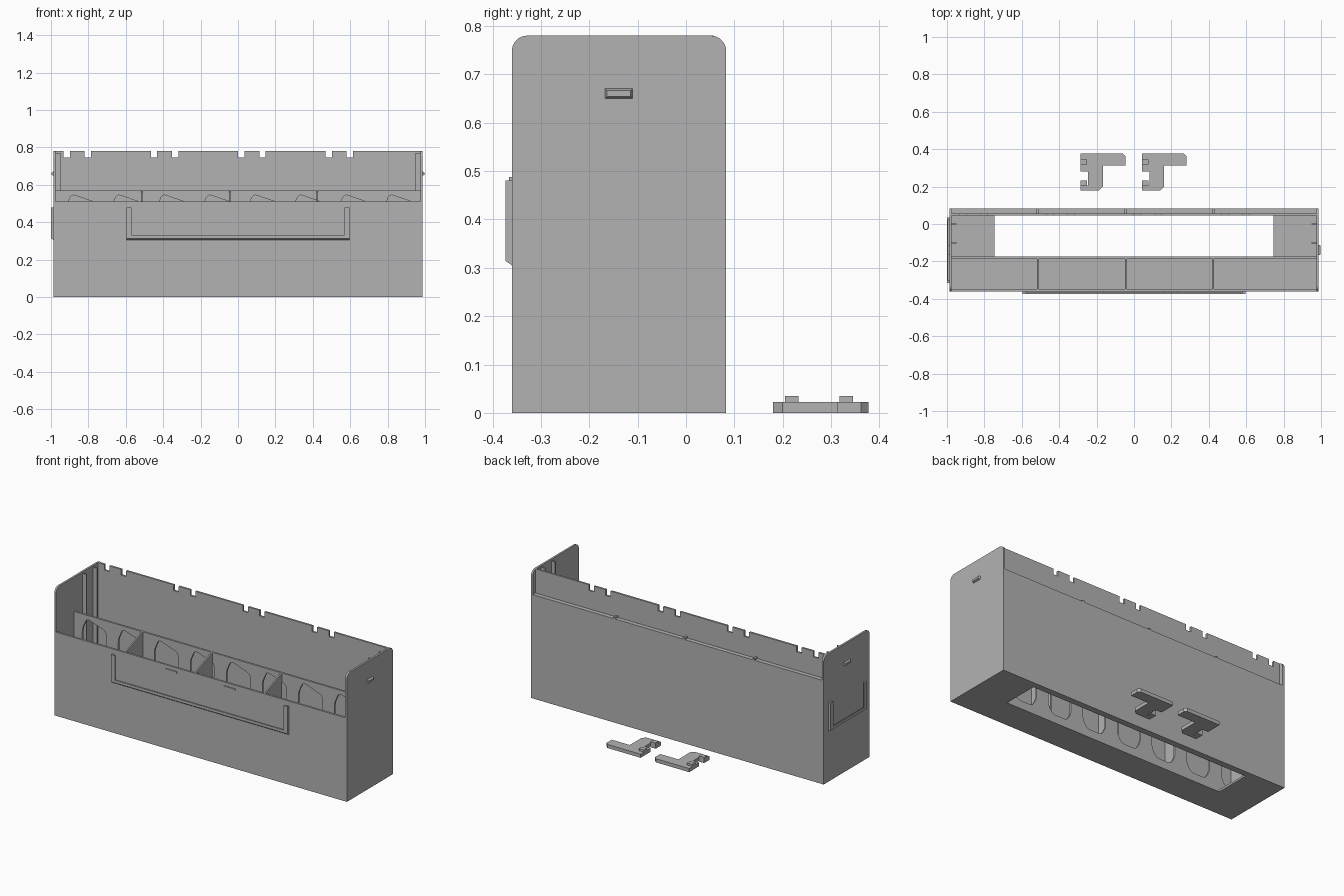
import bpy, bmesh, math
from mathutils import Vector

cube = bpy.data.objects.get("Cube")
if cube:
    bpy.data.objects.remove(cube, do_unlink=True)

grey = bpy.data.materials.new("plain_grey")
grey.use_nodes = True
GREY = (0.45, 0.45, 0.45, 1)
grey.diffuse_color = GREY
grey.node_tree.nodes["Principled BSDF"].inputs["Base Color"].default_value = GREY

HALF, FRONT, BACK, T = 0.987, -0.36, 0.083, 0.012
INNER_Y, REAR_Y, LEDGE_Z, TOP = -0.175, 0.045, 0.633, 0.78


def finish(name, bm):
    bmesh.ops.recalc_face_normals(bm, faces=bm.faces)
    mesh = bpy.data.meshes.new(name)
    bm.to_mesh(mesh)
    bm.free()
    mesh.materials.append(grey)
    ob = bpy.data.objects.new(name, mesh)
    bpy.context.collection.objects.link(ob)
    return ob


def add_prism(bm, profile, axis, a, b):
    """Extrude a 2D profile along an axis from a to b."""
    def point(p, d):
        c = list(p)
        c.insert(axis, d)
        return Vector(c)
    lo = [bm.verts.new(point(p, a)) for p in profile]
    hi = [bm.verts.new(point(p, b)) for p in profile]
    bm.faces.new(lo)
    bm.faces.new(hi)
    n = len(lo)
    for i in range(n):
        j = (i + 1) % n
        bm.faces.new((lo[i], lo[j], hi[j], hi[i]))


def add_box(bm, x, y, z):
    add_prism(bm, [(x[0], y[0]), (x[1], y[0]), (x[1], y[1]), (x[0], y[1])], 2, *z)


def prism(name, profile, axis, a, b):
    bm = bmesh.new()
    add_prism(bm, profile, axis, a, b)
    return finish(name, bm)


def box(name, x, y, z):
    bm = bmesh.new()
    add_box(bm, x, y, z)
    return finish(name, bm)


def rounded(points, r, steps=5):
    """Round every corner of a polygon with a soft curve."""
    out, n = [], len(points)
    for i in range(n):
        p = Vector(points[i])
        a = p + (Vector(points[i - 1]) - p).normalized() * r
        b = p + (Vector(points[(i + 1) % n]) - p).normalized() * r
        for k in range(steps + 1):
            t = k / steps
            out.append(tuple(a * (1 - t) ** 2 + p * 2 * t * (1 - t) + b * t * t))
    return out


def cut(target, cutter):
    mod = target.modifiers.new("cut", "BOOLEAN")
    mod.operation, mod.solver, mod.object = "DIFFERENCE", "EXACT", cutter
    bpy.context.view_layer.update()
    dg = bpy.context.evaluated_depsgraph_get()
    mesh = bpy.data.meshes.new_from_object(target.evaluated_get(dg))
    target.modifiers.clear()
    target.data = mesh
    bpy.data.objects.remove(cutter, do_unlink=True)


# Side panels with rounded top corners
R = 0.032
side = [(FRONT, 0), (BACK, 0)]
for cy, start in ((BACK - R, 0), (FRONT + R, 90)):
    for k in range(9):
        a = math.radians(start + 90 * k / 8)
        side.append((cy + R * math.cos(a), TOP - R + R * math.sin(a)))
for s, word in ((1, "left"), (-1, "right")):
    prism(word + "_side_panel", side, 0, s * (HALF - T), s * HALF)
    # Guide ribs inside each end
    for y, place in ((0.0, "rear"), (-0.1, "middle")):
        box(f"{word}_{place}_rib", sorted((s * 0.95, s * (HALF - T))), (y - 0.004, y + 0.004), (T, TOP - 0.01))
    # Bevelled side catch
    bm = bmesh.new()
    add_box(bm, sorted((s * (HALF - 0.002), s * 0.998)), (-0.168, -0.11), (0.649, 0.671))
    for v in bm.verts:
        if abs(v.co.x) > 0.99:
            v.co.y += 0.005 if v.co.y < -0.14 else -0.005
            v.co.z += 0.005 if v.co.z < 0.66 else -0.005
    finish(word + "_catch", bm)

# Base plate, open in the middle behind the pockets
IN = HALF - T
box("pocket_floor", (-IN, IN), (FRONT, INNER_Y), (0, T))
for s, word in ((1, "left"), (-1, "right")):
    box(word + "_floor", sorted((s * 0.745, s * IN)), (INNER_Y, REAR_Y), (0, T))

# Front wall and thick lower back wall
box("front_wall", (-IN, IN), (FRONT, FRONT + T), (0, 0.51))
box("lower_back_wall", (-IN, IN), (REAR_Y, BACK), (0, LEDGE_Z))

# Thin upper back wall with paired slots
upper = box("upper_back_wall", (-IN, IN), (REAR_Y, REAR_Y + T), (LEDGE_Z, TOP))
bm = bmesh.new()
for i in range(4):
    for off in (-0.933, -0.82):
        x = off + 0.467 * i
        add_box(bm, (x, x + 0.034), (0, 0.1), (0.745, 0.85))
cut(upper, finish("slot_cutter", bm))

# Inner wall with tall soft-cornered windows
inner = box("inner_wall", (-IN, IN), (INNER_Y - T, INNER_Y), (T, 0.57))
bm = bmesh.new()
window = [(0.03, 0.05), (0.13, 0.05), (0.16, 0.10), (0.16, 0.505), (0.03, 0.55), (0, 0.48), (0, 0.10)]
for i in range(8):
    shape = [(x - 0.92 + 0.243 * i, z) for x, z in rounded(window, 0.022)]
    add_prism(bm, shape, 1, INNER_Y - 0.05, INNER_Y + 0.05)
cut(inner, finish("window_cutter", bm))

# Sloped pocket dividers and little ledge pegs
divider = [(FRONT + T, T), (INNER_Y - T, T), (INNER_Y - T, 0.57), (FRONT + T, 0.51)]
for i, x in enumerate((-0.515, -0.045, 0.425)):
    prism(f"divider_{i + 1}", divider, 0, x - 0.004, x + 0.004)
    box(f"ledge_peg_{i + 1}", (x - 0.006, x + 0.006), (REAR_Y + T, BACK), (LEDGE_Z, LEDGE_Z + 0.01))


def label_holder(name, axis, wall, a, b):
    """U-shaped holder: a narrow spacer under a wider lip."""
    bm = bmesh.new()
    z0, z1 = 0.305, 0.48
    for w, near, far in ((0.014, 0, 0.007), (0.026, 0.007, 0.013)):
        u = [(a, z1), (a, z0), (b, z0), (b, z1), (b - w, z1), (b - w, z0 + w), (a + w, z0 + w), (a + w, z1)]
        add_prism(bm, u, axis, wall - near, wall - far)
    # Slope the underside
    for v in bm.verts:
        if abs(v.co.z - z0) < 1e-4:
            v.co.z += (wall - v.co[axis]) * 0.7
    finish(name, bm)


label_holder("front_label_holder", 1, FRONT, -0.595, 0.595)
label_holder("side_label_holder", 0, -HALF, -0.315, 0.035)
for s, word in ((1, "left"), (-1, "right")):
    box(word + "_label_nub", sorted((s * 0.16, s * 0.235)), (FRONT - 0.006, FRONT), (0.478, 0.488))

# Two loose brackets behind the bin, each with two raised tabs
outline = [(0, 0.377), (0.225, 0.377), (0.24, 0.362), (0.24, 0.313), (0.118, 0.313), (0.118, 0.2),
           (0.098, 0.18), (0, 0.18), (0, 0.205), (0.04, 0.205), (0.04, 0.28), (0, 0.28)]
for i, x0 in enumerate((-0.285, 0.042)):
    prism(f"bracket_{i + 1}", [(x0 + x, y) for x, y in outline], 2, 0, 0.022)
    for k, y in enumerate((0.205, 0.317)):
        box(f"bracket_{i + 1}_tab_{k + 1}", (x0, x0 + 0.035), (y, y + 0.028), (0.0 if k == 0 else 0.022, 0.035))
